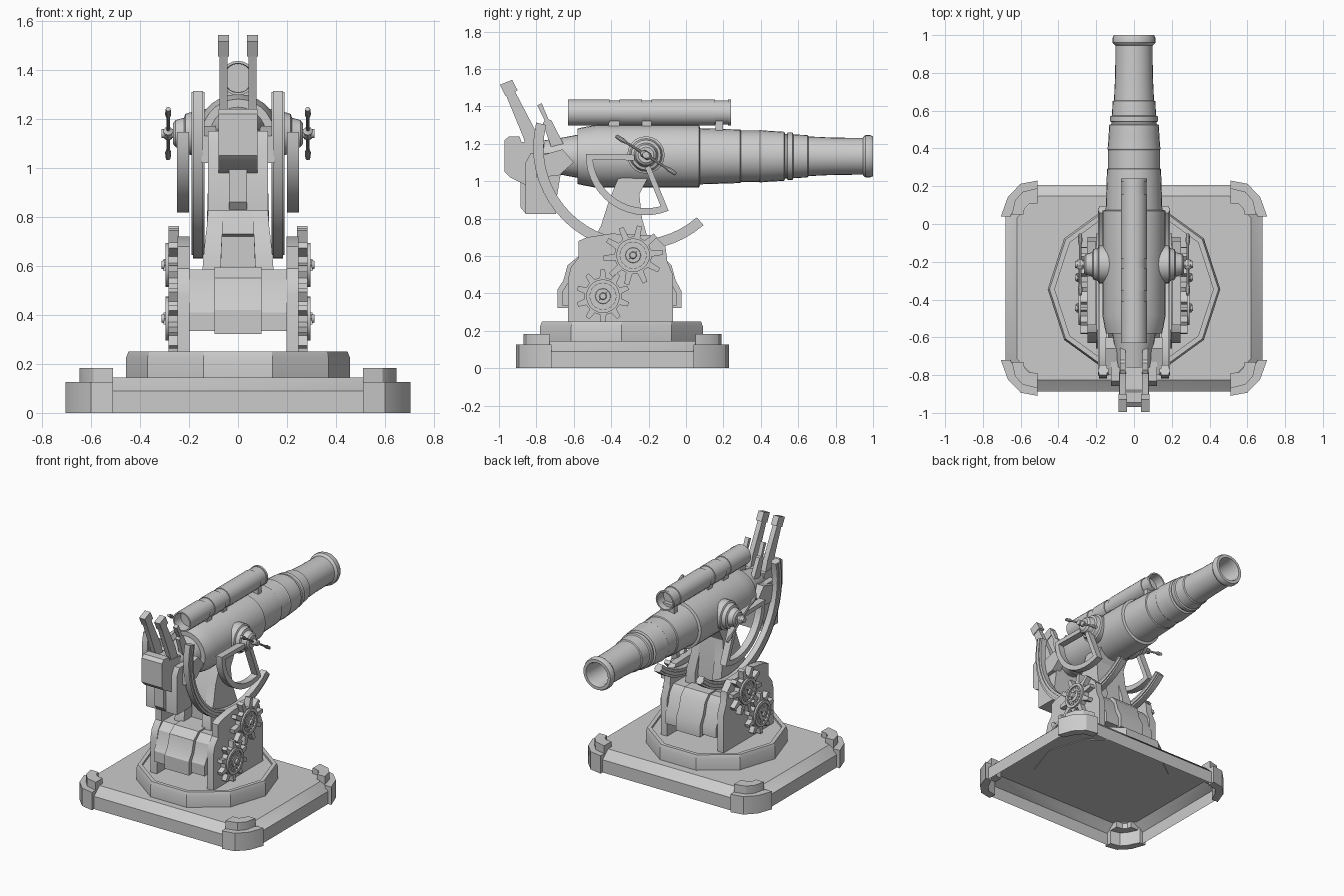
import bpy, bmesh
from math import sin, cos, pi, radians, atan2

if "Cube" in bpy.data.objects:
    bpy.data.objects.remove(bpy.data.objects["Cube"])

MAP = {'X': lambda a, b, h: (h, a, b), 'Y': lambda a, b, h: (b, h, a), 'Z': lambda a, b, h: (a, b, h)}


def finish(name, bm, loc=(0, 0, 0), mirror='', recalc=True):
    bmesh.ops.remove_doubles(bm, verts=bm.verts, dist=1e-5)
    if recalc:
        bmesh.ops.recalc_face_normals(bm, faces=bm.faces)
    for f in bm.faces:
        f.smooth = True
    for e in bm.edges:
        e.smooth = len(e.link_faces) == 2 and e.calc_face_angle(0) < radians(30)
    me = bpy.data.meshes.new(name)
    bm.to_mesh(me)
    bm.free()
    ob = bpy.data.objects.new(name, me)
    bpy.context.collection.objects.link(ob)
    ob.location = loc
    if mirror:
        m = ob.modifiers.new("mirror", 'MIRROR')
        m.use_axis = ['X' in mirror, 'Y' in mirror, False]
        m.use_mirror_merge = False
    return ob


def loft(bm, rings, cap0=True, cap1=True):
    vs = [[bm.verts.new(p) for p in r] for r in rings]
    n = len(vs[0])
    for r, s in zip(vs, vs[1:]):
        for i in range(n):
            j = (i + 1) % n
            bm.faces.new((r[i], r[j], s[j], s[i]))
    if cap0:
        bm.faces.new(vs[0][::-1])
    if cap1:
        bm.faces.new(vs[-1])


def prism(name, pts, h0, h1, axis='X', mirror='', loc=(0, 0, 0), taper=None):
    """Extrude a 2D outline; taper(z) scales x."""
    bm = bmesh.new()
    loft(bm, [[MAP[axis](a, b, h) for a, b in pts] for h in (h0, h1)])
    if taper:
        for v in bm.verts:
            v.co.x *= taper(v.co.z)
    return finish(name, bm, loc, mirror)


def lathe(name, prof, axis='Y', n=24, loc=(0, 0, 0), mirror='', closed=False):
    """Spin (radius, height) points about an axis."""
    bm = bmesh.new()
    if closed:
        prof = prof + prof[:1]
    rings = [[MAP[axis](max(r, 1e-4) * cos(2 * pi * i / n), max(r, 1e-4) * sin(2 * pi * i / n), h)
              for i in range(n)] for r, h in prof]
    loft(bm, rings, not closed, not closed)
    return finish(name, bm, loc, mirror)


def arc(c, r, a0, a1, n):
    return [(c[0] + r * cos(radians(a0 + (a1 - a0) * i / n)),
             c[1] + r * sin(radians(a0 + (a1 - a0) * i / n))) for i in range(n + 1)]


def star(c, root, tip, teeth, phase, wide=.56, narrow=.26):
    pts = []
    for i in range(teeth):
        a = phase + 2 * pi * i / teeth
        for r, k in ((root, -wide), (tip, -narrow), (tip, narrow), (root, wide)):
            t = a + k * pi / teeth
            pts.append((c[0] + r * cos(t), c[1] + r * sin(t)))
    return pts


def box(name, x0, x1, y0, y1, z0, z1, mirror=''):
    return prism(name, [(y0, z0), (y1, z0), (y1, z1), (y0, z1)], x0, x1, 'X', mirror)


# Base plate: open-bottomed shell with chamfered rim
bm = bmesh.new()
rings = []
for hx, hy, z in ((.68, .547, 0), (.68, .547, .09), (.62, .487, .145)):
    q = [(hx, hy - .115), (hx - .115, hy)]
    rings.append([(x, y, z) for x, y in q + [(-x, y) for x, y in q[::-1]]
                  + [(-x, -y) for x, y in q] + [(x, -y) for x, y in q[::-1]]])
loft(bm, rings, cap0=False)
finish("base_plate", bm, (0, -.34, 0), recalc=False)

# Corner guards
prism("corner_guard", [(.51, .57), (.6, .553), (.667, .485), (.705, .38), (.655, .38), (.615, .46),
                       (.58, .5), (.51, .515)], 0, .127, 'Z', 'XY', (0, -.34, 0))
prism("corner_cap", [(.51, .53), (.59, .51), (.63, .465), (.647, .39), (.585, .39), (.58, .42),
                     (.555, .445), (.51, .45)], .1, .183, 'Z', 'XY', (0, -.34, 0))

# Turntable
lathe("turntable", [(0, .14), (.457, .14), (.457, .225), (.447, .25), (.42, .25), (.42, .235), (0, .235)],
      'Z', 10, (0, -.345, 0))

# Carriage side plates and body between them
prism("side_plate", [(-.63, .23), (-.63, .48), (-.615, .54), (-.575, .59), (-.575, .68), (-.53, .7),
                     (-.4, .72), (-.17, .71), (-.11, .65), (-.1, .57), (-.07, .5), (-.07, .23)],
      .197, .247, 'X', 'X')
body = [(-.66, .335), (-.66, .41), (-.63, .46), (-.61, .54), (-.56, .585), (-.14, .585), (-.1, .54),
        (-.08, .46), (-.05, .4), (-.05, .335)]
prism("carriage_body", body, -.2, .2)
prism("carriage_band", [(-.35 + (y + .35) * 1.09, z - .012 if z < .4 else z + .01) for y, z in body],
      -.095, .095)

# Yoke holding the barrel
yoke = [(-.51, .56), (-.5, .68), (-.455, .76), (-.42, .87), (-.37, 1.0), (-.31, 1.1), (-.15, 1.12),
        (-.25, .93), (-.235, .8), (-.2, .68), (-.2, .56)]
narrowing = lambda z: 1 - .2 * min(1, max(0, (z - .6) / .24))
prism("yoke_leg", yoke, .072, .147, 'X', 'X', taper=narrowing)
prism("yoke_web", [(-.42, .56), (-.42, .72), (-.455, .73), (-.42, .87), (-.31, 1.1), (-.15, 1.12),
                   (-.25, .93), (-.235, .8), (-.23, .56)], -.08, .08, 'X', taper=narrowing)

# Gears on both side plates
for label, c, r, ph in (("upper", (-.283, .604), .16, .1), ("lower", (-.444, .385), .143, .32)):
    prism(label + "_gear", star(c, .1, r, 10, ph), .24, .283, 'X', 'X')
    lathe(label + "_gear_ring", [(.07, .28), (.09, .28), (.09, .295), (.07, .295)], 'X', 20,
          (0, c[0], c[1]), 'X', True)
    prism(label + "_gear_sunburst", star(c, .05, .075, 16, 0), .28, .288, 'X', 'X')
    lathe(label + "_gear_hub", [(0, .28), (.045, .28), (.04, .293), (.012, .293), (.012, .3), (.02, .3),
                                (.016, .312), (0, .312)], 'X', 12, (0, c[0], c[1]), 'X')
    prism(label + "_gear_pointer", [(c[0] + d * cos(a), c[1] + d * sin(a)) for d, a in
                                    ((.034, .8), (.009, .8 + pi / 2), (.034, .8 + pi), (.009, .8 - pi / 2))],
          .29, .304, 'X', 'X')

# Barrel with bore
lathe("barrel", [(0, -.76), (.085, -.76), (.1, -.66), (.115, -.58), (.148, -.58), (.155, -.55), (.168, -.48),
                 (.168, .07), (.15, .075), (.143, .29), (.137, .295), (.137, .39), (.14, .395), (.135, .455),
                 (.135, .46), (.131, .525), (.118, .53), (.118, .54), (.126, .543), (.126, .57), (.117, .575),
                 (.113, .65), (.106, .655), (.1, .78), (.098, .945), (.106, .95), (.113, .96), (.113, .985),
                 (.106, 1), (.086, 1), (.078, .97), (.078, .45), (0, .45)],
      'Y', 28, (0, 0, 1.133))

# Sighting telescope and its mounts
lathe("telescope", [(0, -.56), (.058, -.56), (.06, -.63), (.07, -.63), (.07, -.41), (.065, -.41), (.065, -.355),
                    (.07, -.355), (.07, -.235), (.065, -.235), (.065, -.185), (.07, -.185), (.07, .155),
                    (.065, .155), (.065, .225), (.07, .225), (.07, .24), (.06, .24), (.058, .17), (0, .17)],
      'Y', 20, (0, 0, 1.367))
for i, (y, w) in enumerate(((-.385, .06), (-.21, .05), (.178, .04))):
    box("telescope_mount_%d" % i, -.045, .045, y - w / 2, y + w / 2, 1.24, 1.33)

# Trunnions with crank levers
T = (-.214, 1.14)
lathe("trunnion", [(0, .13), (.1, .13), (.1, .185), (.088, .19), (.08, .215), (.065, .22), (.055, .255),
                   (.042, .265), (.018, .265), (.018, .312), (0, .312)], 'X', 20, (0, *T), 'X')
lever = lathe("crank_lever", [(0, -.192), (.01, -.188), (.013, -.15), (.007, -.12), (.007, -.03), (.02, -.02),
                              (.02, .02), (.007, .03), (.007, .12), (.013, .15), (.01, .188), (0, .192)],
              'Y', 10)
for v in lever.data.vertices:
    v.co.x += .285
lever.location = (0, *T)
lever.rotation_euler.x = atan2(-.1025, .1625)
lever.modifiers.new("mirror", 'MIRROR').use_mirror_merge = False

# Quadrant frame: arc plus two radial bars
a0, a1 = 179, 292
prism("quadrant_arc", arc(T, .322, a0, a1, 14) + arc(T, .285, a1, a0, 14), .2, .248, 'X', 'X')
for i, (a, s) in enumerate(((a0, 1), (a1, -1))):
    u, v = cos(radians(a)), sin(radians(a))
    prism("quadrant_bar_%d" % i, [(T[0] + u * r - v * s * w, T[1] + v * r + u * s * w) for r, w in
                                  ((.06, 0), (.31, 0), (.31, .03), (.06, .03))], .2, .248, 'X', 'X')

# Elevation racks
C = (-.267, 1.18)
prism("elevation_rack", arc(C, .55, 166, 311, 22) + arc(C, .495, 311, 166, 22), .142, .184, 'X', 'X')
prism("rack_rib", arc(C, .535, 166, 311, 22) + arc(C, .512, 311, 166, 22), .136, .19, 'X', 'X')

# Breech block
prism("breech_carrier", [(-.858, .825), (-.858, 1.1), (-.83, 1.15), (-.7, 1.15), (-.66, 1.1), (-.69, .92),
                         (-.695, .825)], -.122, .122)
prism("breech_block", [(-.97, 1.05), (-.97, 1.22), (-.945, 1.24), (-.89, 1.24), (-.88, 1.21), (-.76, 1.2),
                       (-.76, .96), (-.86, .98), (-.94, 1.02)], -.08, .08)
prism("breech_spine", [(-.885, .86), (-.885, 1.0), (-.8, 1.0), (-.8, .83), (-.86, .83)], -.036, .036)
prism("breech_link", [(-.8, 1.02), (-.8, 1.13), (-.66, 1.17), (-.6, 1.1), (-.68, 1.03)], .09, .15, 'X', 'X')

# Tall and short fork arms above the breech
prism("fork_arm", [(-.975, 1.49), (-.925, 1.5), (-.81, 1.28), (-.77, 1.16), (-.84, 1.12), (-.868, 1.23)],
      .042, .076, 'X', 'X')
prism("fork_head", [(-.995, 1.515), (-.93, 1.542), (-.9, 1.485), (-.965, 1.455)], .037, .081, 'X', 'X')
prism("short_arm", [(-.795, 1.405), (-.772, 1.418), (-.735, 1.33), (-.72, 1.325), (-.64, 1.17), (-.7, 1.12),
                    (-.765, 1.31), (-.755, 1.325)], .045, .075, 'X', 'X')
